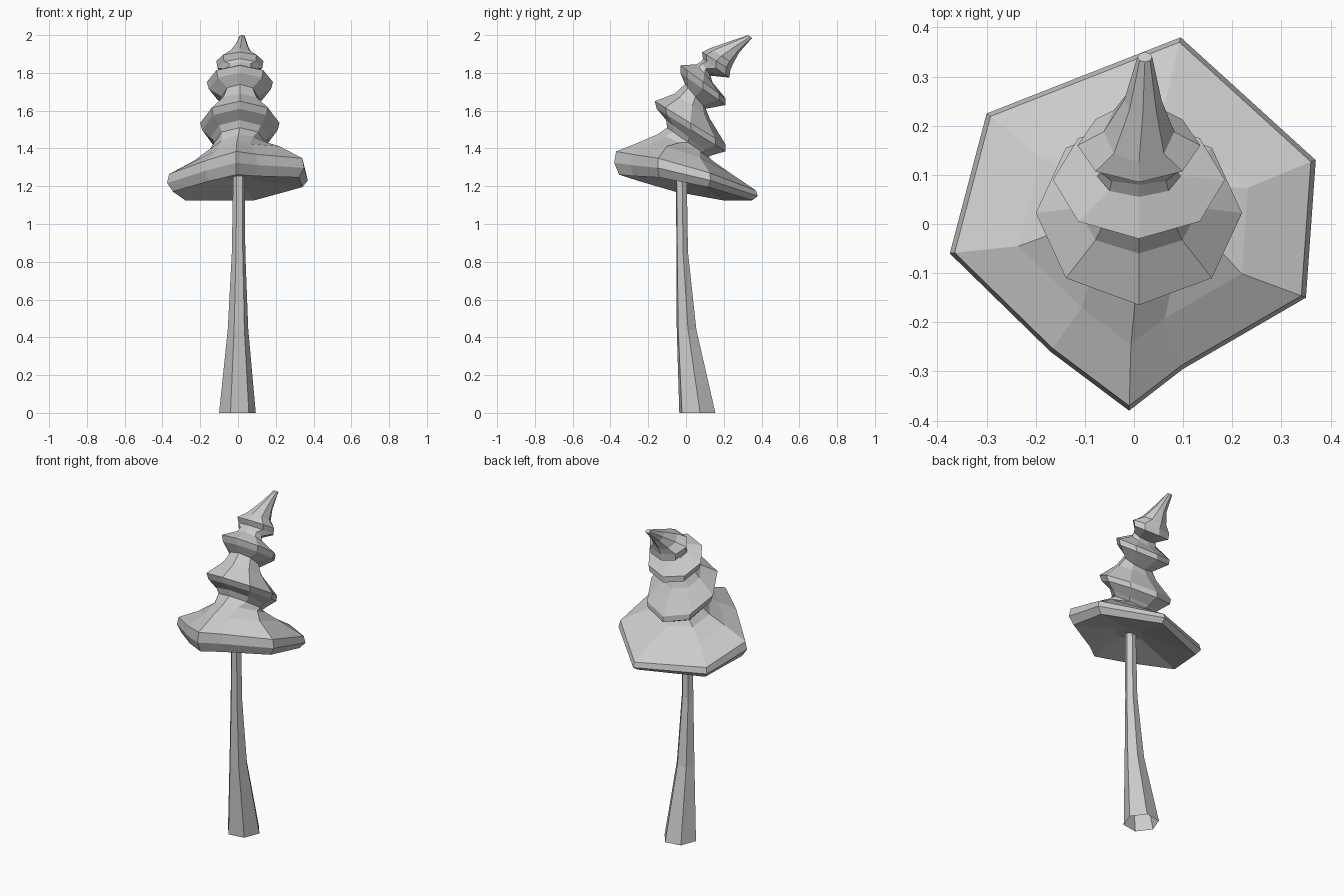
import bpy, bmesh
from math import sin, cos, radians


def loft(name, rings, cap_bottom=True):
    """Skin a stack of equal-sized vertex rings and cap the ends."""
    bm = bmesh.new()
    loops = [[bm.verts.new(p) for p in ring] for ring in rings]
    n = len(loops[0])
    for a, b in zip(loops, loops[1:]):
        for i in range(n):
            j = (i + 1) % n
            bm.faces.new((a[i], a[j], b[j], b[i]))
    if cap_bottom:
        bm.faces.new(loops[0][::-1])
    bm.faces.new(loops[-1])
    bmesh.ops.recalc_face_normals(bm, faces=bm.faces)
    mesh = bpy.data.meshes.new(name)
    bm.to_mesh(mesh)
    bm.free()
    obj = bpy.data.objects.new(name, mesh)
    bpy.context.collection.objects.link(obj)
    return obj


def polygon(n, start):
    return [(cos(radians(start + 360 * i / n)), sin(radians(start + 360 * i / n)))
            for i in range(n)]


# Trunk: six-sided, flared, open foot (centre x, centre y, radius x, radius y, z)
trunk_rings = [
    (-0.003, 0.06, 0.098, 0.103, 0),
    (0.0, 0.003, 0.055, 0.056, 0.44),
    (0.003, -0.02, 0.036, 0.033, 0.85),
    (0.005, -0.025, 0.031, 0.031, 1.27),
]
hexagon = polygon(6, -112)
loft("trunk", [[(cx + rx * u, cy + ry * v, z) for u, v in hexagon]
               for cx, cy, rx, ry, z in trunk_rings], cap_bottom=False)

# Foliage cross-sections: regular octagon, and the lopsided brim outline
octagon = polygon(8, -90)
brim = [(-0.01, -0.38), (0.1, -0.295), (0.35, -0.15), (0.37, 0.13),
        (0.095, 0.38), (-0.3, 0.225), (-0.375, -0.06), (-0.17, -0.26)]


def tilted_ring(fy, fz, by, bz, hw, blend=0.0, cx=0.01):
    """Ring leaning from front point (fy, fz) to back point (by, bz)."""
    ring = []
    for (u, v), (p, q) in zip(octagon, brim):
        u += (p / 0.375 - u) * blend
        v += (q / 0.38 - v) * blend
        ring.append((cx * (1 - blend) + hw * u,
                     (fy + by) / 2 + (by - fy) / 2 * v,
                     (fz + bz) / 2 + (bz - fz) / 2 * v + 0.03 * blend * u))
    return ring


# Foliage: four tilted tiers with narrow necks, ending in a bent tip
loft("foliage", [tilted_ring(*r) for r in [
    (-0.10, 1.265, 0.06, 1.23, 0.08),
    (-0.355, 1.262, 0.35, 1.118, 0.345, 1),
    (-0.38, 1.325, 0.38, 1.14, 0.375, 1),
    (-0.37, 1.385, 0.37, 1.17, 0.365, 1),
    (-0.245, 1.435, 0.23, 1.265, 0.235, 1),
    (-0.15, 1.475, 0.145, 1.33, 0.155, 0.5),
    (-0.10, 1.51, 0.12, 1.355, 0.135),
    (-0.105, 1.55, 0.14, 1.365, 0.155),
    (-0.155, 1.61, 0.21, 1.385, 0.20),
    (-0.165, 1.65, 0.21, 1.42, 0.21),
    (-0.06, 1.69, 0.125, 1.56, 0.125),
    (-0.005, 1.74, 0.105, 1.61, 0.095),
    (-0.03, 1.80, 0.21, 1.63, 0.165),
    (-0.03, 1.84, 0.21, 1.665, 0.175),
    (0.055, 1.845, 0.14, 1.75, 0.085),
    (0.08, 1.86, 0.13, 1.785, 0.078),
    (0.09, 1.875, 0.23, 1.775, 0.118),
    (0.085, 1.91, 0.235, 1.815, 0.125),
    (0.125, 1.93, 0.25, 1.85, 0.072),
    (0.225, 1.965, 0.28, 1.905, 0.038, 0, 0.018),
    (0.33, 2.0, 0.35, 1.985, 0.015, 0, 0.022),
]])
